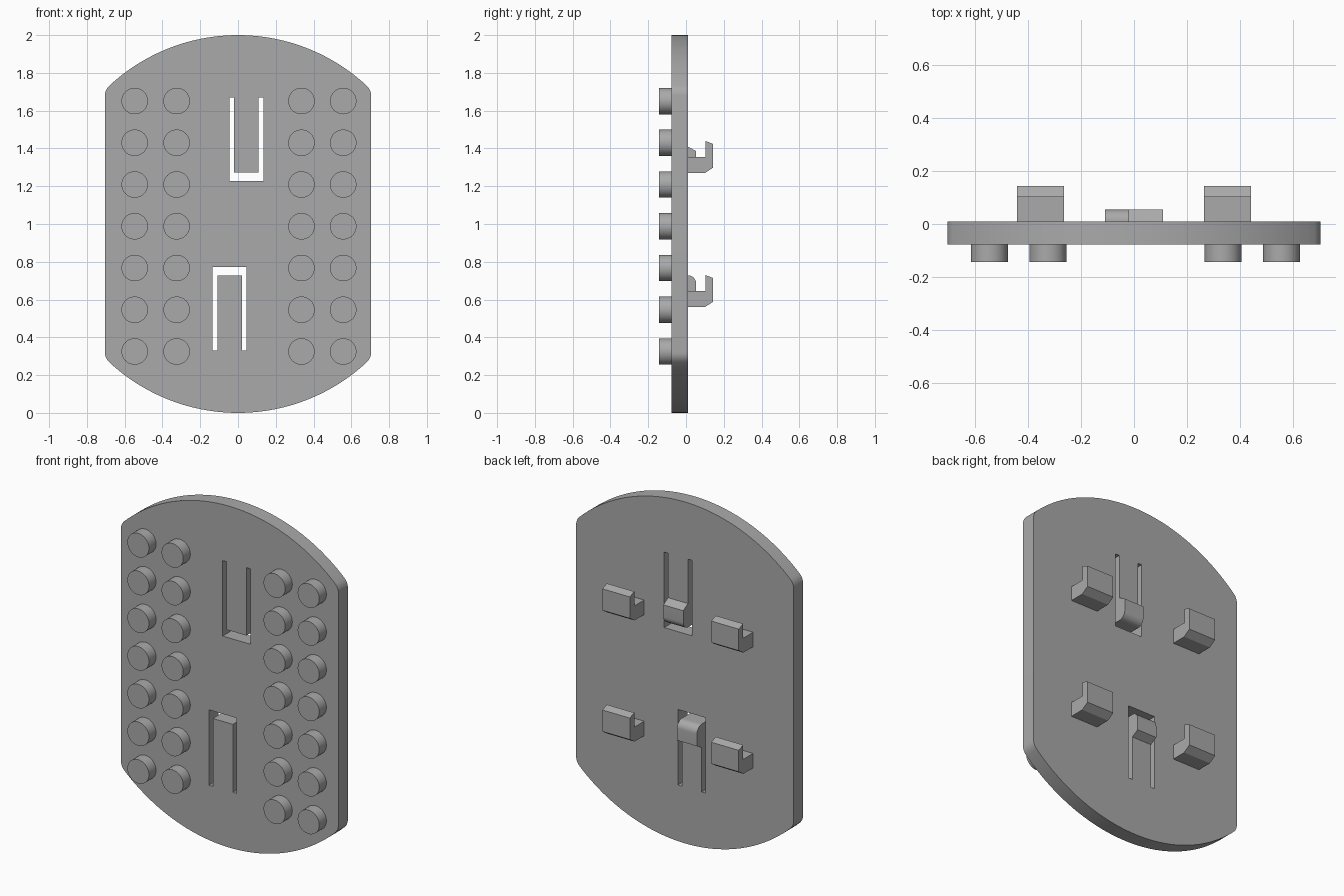
import bpy, bmesh, math
from math import sin, cos, pi

cube = bpy.data.objects.get("Cube")
if cube:
    bpy.data.objects.remove(cube, do_unlink=True)

grey = bpy.data.materials.new("plain_grey")
grey.use_nodes = True
colour = (0.4, 0.4, 0.4, 1)
grey.diffuse_color = colour
grey.node_tree.nodes["Principled BSDF"].inputs["Base Color"].default_value = colour

FRONT, BACK = -0.077, 0.01   # plate faces
DEPTH = 0.143                # half of the overall depth


def prism(name, outline, axis, start, end):
    """Extrude an outline: (x, z) along y, or (y, z) along x."""
    bm = bmesh.new()
    place = (lambda a, b: (a, start, b)) if axis == "y" else (lambda a, b: (start, a, b))
    face = bm.faces.new([bm.verts.new(place(a, b)) for a, b in outline])
    ext = bmesh.ops.extrude_face_region(bm, geom=[face])
    verts = [v for v in ext["geom"] if isinstance(v, bmesh.types.BMVert)]
    step = end - start
    bmesh.ops.translate(bm, verts=verts, vec=(0, step, 0) if axis == "y" else (step, 0, 0))
    bmesh.ops.recalc_face_normals(bm, faces=bm.faces)
    mesh = bpy.data.meshes.new(name)
    bm.to_mesh(mesh)
    bm.free()
    mesh.materials.append(grey)
    obj = bpy.data.objects.new(name, mesh)
    bpy.context.collection.objects.link(obj)
    return obj


def smooth(obj):
    bpy.ops.object.select_all(action="DESELECT")
    obj.select_set(True)
    bpy.context.view_layer.objects.active = obj
    bpy.ops.object.shade_smooth_by_angle(angle=math.radians(25))


def arc(cx, cz, r, a, b, n):
    return [(cx + r * cos(a + (b - a) * i / n), cz + r * sin(a + (b - a) * i / n))
            for i in range(n + 1)]


# Plate: unit circle cut by two straight sides, with rounded corners
HALF_W, FILLET = 0.705, 0.07
fx = HALF_W - FILLET
tangent = math.acos(fx / (1 - FILLET))
fz = (1 - FILLET) * sin(tangent)
top = arc(fx, 1 + fz, FILLET, 0, tangent, 6)
top += arc(0, 1, 1, tangent, pi - tangent, 48)[1:-1]
top += arc(-fx, 1 + fz, FILLET, pi - tangent, pi, 6)
plate = prism("plate", top + [(-x, 2 - z) for x, z in top], "y", FRONT, BACK)

# U-shaped slots that free the two spring tongues
slot = [(-0.045, 1.67), (-0.045, 1.228), (0.135, 1.228), (0.135, 1.67),
        (0.109, 1.67), (0.109, 1.272), (-0.02, 1.272), (-0.02, 1.67)]
for outline in (slot, [(-x, 2 - z) for x, z in slot]):
    cutter = prism("slot_cutter", outline, "y", FRONT - 0.1, BACK + 0.1)
    cutter.hide_render = True
    mod = plate.modifiers.new("slot", "BOOLEAN")
    mod.operation, mod.solver, mod.object = "DIFFERENCE", "EXACT", cutter
    bpy.context.view_layer.objects.active = plate
    bpy.ops.object.modifier_apply(modifier=mod.name)
    bpy.data.objects.remove(cutter, do_unlink=True)
smooth(plate)

# Catch on the end of each tongue: rounded toward the tip, sloped on the other side
catch = [(BACK - 0.01, 1.41), (BACK, 1.41), (0.054, 1.385), (0.054, 1.315)]
catch += arc(0.011, 1.315, 0.043, 0, -pi / 2, 8)[1:] + [(BACK - 0.01, 1.272)]
smooth(prism("upper_catch", catch, "x", -0.02, 0.109))
smooth(prism("lower_catch", [(y, 2 - z) for y, z in catch], "x", -0.109, 0.02))

# Four hooks on the back
hook = [(BACK - 0.01, 0), (0.1, 0), (DEPTH, 0.028), (DEPTH, 0.154),
        (0.102, 0.17), (0.102, 0.085), (BACK - 0.01, 0.085)]
for level, z0 in (("upper", 1.27), ("lower", 0.56)):
    for side, x0 in (("left", 0.264), ("right", -0.442)):
        prism(f"{level}_{side}_hook", [(y, z + z0) for y, z in hook], "x", x0, x0 + 0.178)

# Round studs on the front: four columns of seven
for col, x in enumerate((-0.547, -0.325, 0.336, 0.557)):
    for row in range(7):
        circle = arc(x, 0.325 + 0.221 * row, 0.07, 0, 2 * pi, 40)[:-1]
        smooth(prism(f"stud_{col + 1}_{row + 1}", circle, "y", -DEPTH, FRONT + 0.01))
